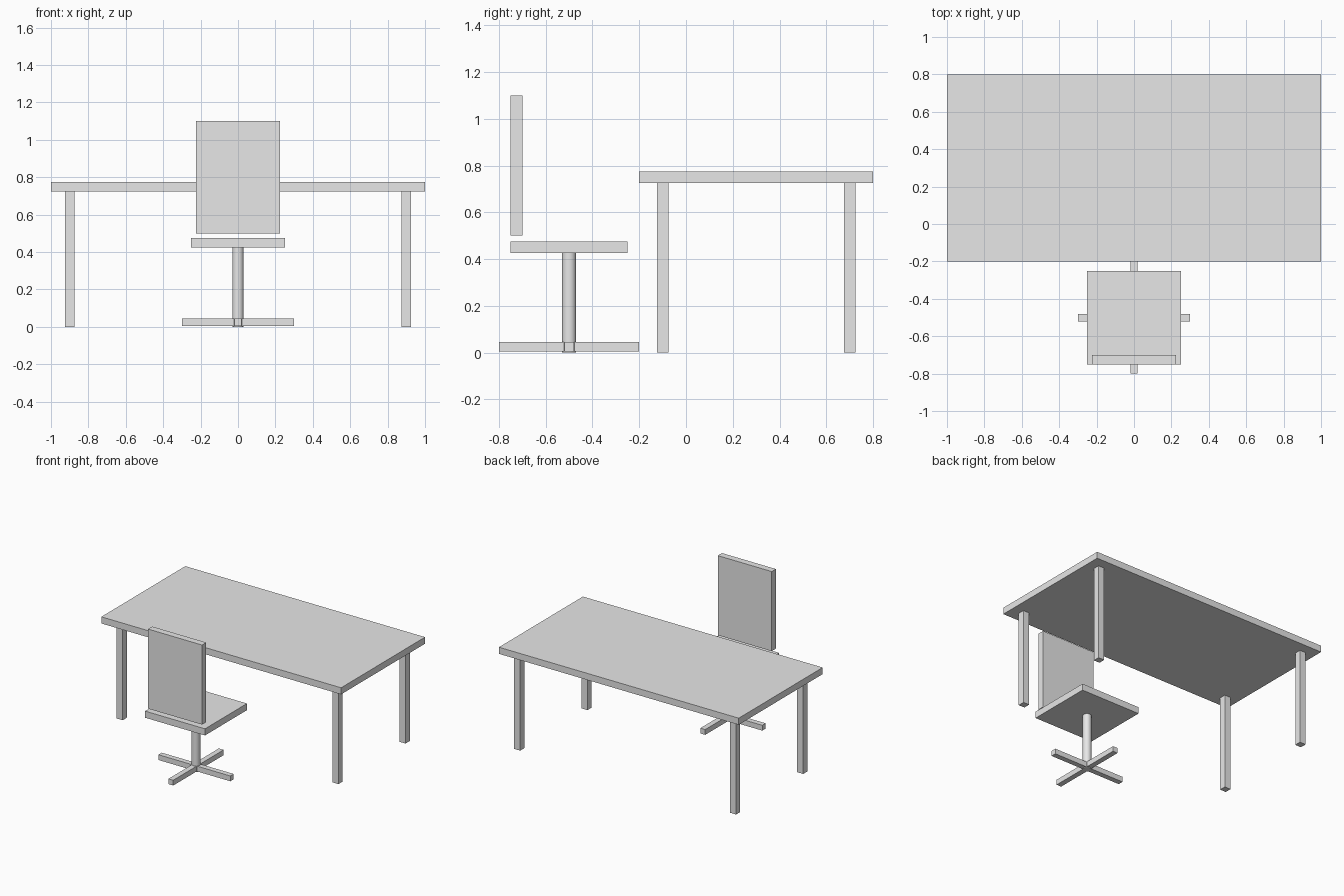
import bpy
import math

# Remove the default cube
default = bpy.data.objects.get("Cube")
if default:
    bpy.data.objects.remove(default, do_unlink=True)

# Single grey material
GREY = (0.8, 0.8, 0.8, 1.0)
grey = bpy.data.materials.new("light grey")
grey.use_nodes = True
grey.diffuse_color = GREY
for node in grey.node_tree.nodes:
    if node.type == 'BSDF_PRINCIPLED':
        node.inputs["Base Color"].default_value = GREY


def box(name, size, centre):
    """Add a box with its dimensions baked into the mesh."""
    bpy.ops.mesh.primitive_cube_add(size=1, location=centre)
    obj = bpy.context.object
    obj.name = name
    obj.scale = size
    bpy.ops.object.transform_apply(location=False, rotation=False, scale=True)
    obj.data.materials.append(grey)
    return obj


# Desk
TOP_THICK = 0.05
LEG_HEIGHT = 0.725
DESK_Y = 0.3
box("desk_top", (2, 1, TOP_THICK), (0, DESK_Y, LEG_HEIGHT + TOP_THICK / 2))
for x, side in ((-0.9, "right"), (0.9, "left")):
    for dy, end in ((-0.4, "front"), (0.4, "back")):
        box(f"desk_leg_{end}_{side}", (0.05, 0.05, LEG_HEIGHT),
            (x, DESK_Y + dy, LEG_HEIGHT / 2))

# Chair seat and backrest
CHAIR_Y = -0.5
box("chair_seat", (0.5, 0.5, 0.05), (0, CHAIR_Y, 0.45))
box("chair_backrest", (0.45, 0.05, 0.6), (0, CHAIR_Y - 0.225, 0.8))

# Chair post
POST_HEIGHT = 0.425
bpy.ops.mesh.primitive_cylinder_add(vertices=32, radius=0.03, depth=POST_HEIGHT,
                                    location=(0, CHAIR_Y, POST_HEIGHT / 2))
post = bpy.context.object
post.name = "chair_post"
post.data.materials.append(grey)
bpy.ops.object.shade_smooth_by_angle(angle=math.radians(30))

# Crossed base bars
box("chair_base_crossbar", (0.6, 0.04, 0.04), (0, CHAIR_Y, 0.025))
box("chair_base_lengthbar", (0.04, 0.6, 0.04), (0, CHAIR_Y, 0.025))
